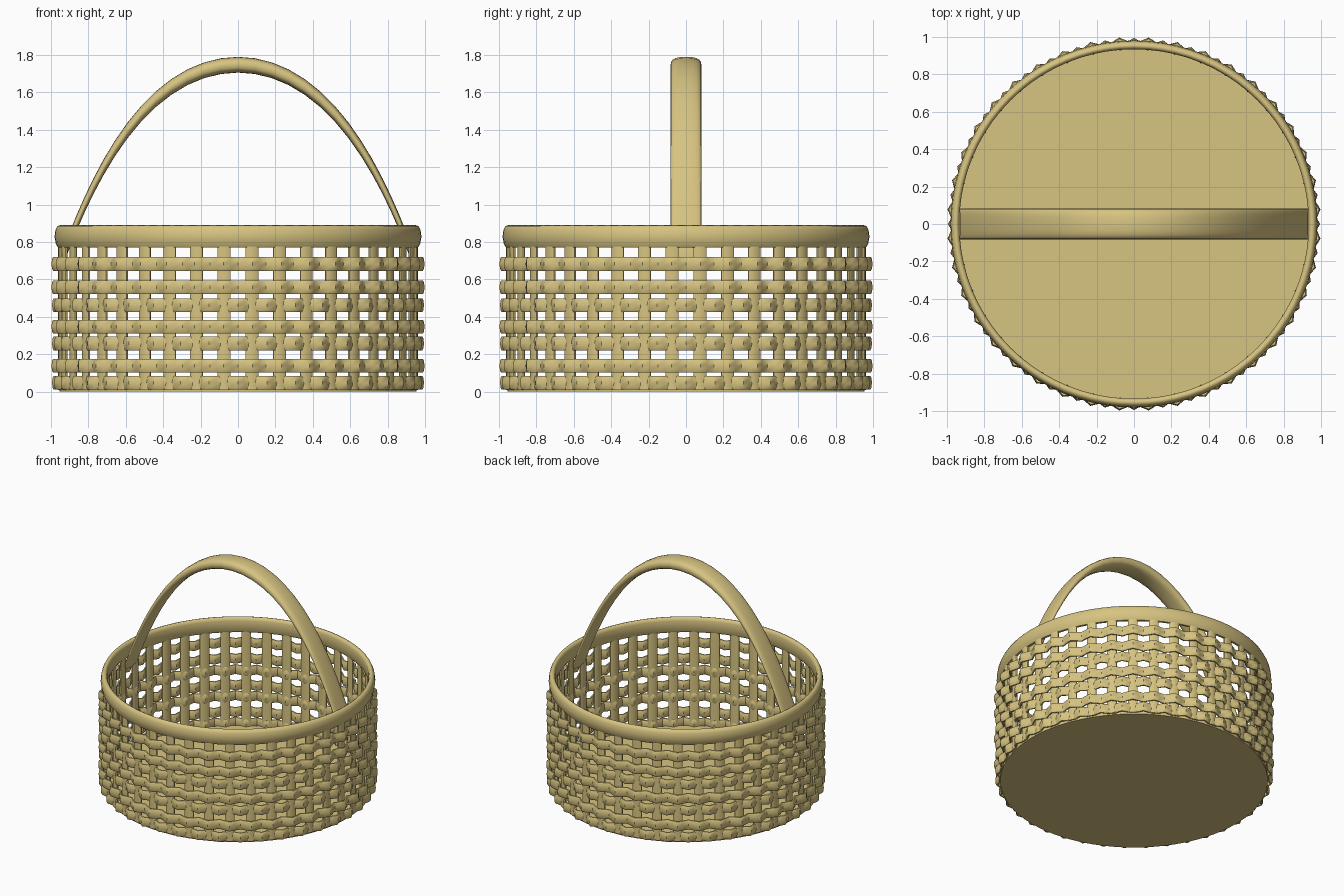
import bpy, bmesh, math
from math import sin, cos, pi

if "Cube" in bpy.data.objects:
    bpy.data.objects.remove(bpy.data.objects["Cube"])

STAKES = 40
wicker = bpy.data.materials.new("straw_wicker")
wicker.diffuse_color = (0.68, 0.55, 0.22, 1)
wicker.use_nodes = True
wicker.node_tree.nodes["Principled BSDF"].inputs["Base Color"].default_value = wicker.diffuse_color


def make_object(name, rings, close_rings, cap=False):
    """Skin a list of equal closed point rings into one smooth mesh."""
    bm = bmesh.new()
    rows = [[bm.verts.new(p) for p in ring] for ring in rings]
    n, m = len(rows), len(rows[0])
    for i in range(n if close_rings else n - 1):
        a, b = rows[i], rows[(i + 1) % n]
        for j in range(m):
            k = (j + 1) % m
            bm.faces.new((a[j], a[k], b[k], b[j]))
    if cap:
        bm.faces.new(rows[0])
        bm.faces.new(rows[-1])
    bmesh.ops.recalc_face_normals(bm, faces=bm.faces)
    mesh = bpy.data.meshes.new(name)
    bm.to_mesh(mesh)
    bm.free()
    ob = bpy.data.objects.new(name, mesh)
    bpy.context.collection.objects.link(ob)
    mesh.materials.append(wicker)
    bpy.ops.object.select_all(action='DESELECT')
    ob.select_set(True)
    bpy.context.view_layer.objects.active = ob
    bpy.ops.object.shade_smooth_by_angle(angle=math.radians(50))
    return ob


def lathe(name, section, steps, wave=lambda a: 0.0):
    """Turn a closed (radius, z) section round z, with optional radial wave."""
    rings = []
    for i in range(steps):
        a = 2 * pi * i / steps
        rings.append([((r + wave(a)) * cos(a), (r + wave(a)) * sin(a), z)
                      for r, z in section])
    return make_object(name, rings, True)


def oval(cx, cy, rx, ry, n, power=1.0):
    pts = []
    for i in range(n):
        c, s = cos(2 * pi * i / n), sin(2 * pi * i / n)
        pts.append((cx + rx * math.copysign(abs(c) ** power, c),
                    cy + ry * math.copysign(abs(s) ** power, s)))
    return pts


# Woven strands: one set passes outside the stakes, the other inside
def strand(name, z, sign, reach):
    lathe(name, oval(reach, z, 0.013, 0.038, 10, 0.8), STAKES * 4,
          lambda a: -sign * 0.019 * cos(STAKES * a))


for i, z in enumerate((0.138, 0.348, 0.558, 0.683)):
    strand(f"outer_strand_{i + 1}", z, 1, 0.968)
for i, z in enumerate((0.048, 0.258, 0.463)):
    strand(f"inner_strand_{i + 1}", z, -1, 0.962)

# Upright stakes
for i in range(STAKES):
    a = 2 * pi * (i + 0.5) / STAKES
    flat = oval(0.953, 0, 0.013, 0.036, 10, 0.8)
    rings = [[(r * cos(a) - t * sin(a), r * sin(a) + t * cos(a), z)
              for r, t in flat] for z in (0.01, 0.82)]
    make_object(f"stake_{i + 1}", rings, False, True)

# Rim band
lathe("rim", [(0.935, 0.785), (0.945, 0.77), (0.962, 0.77), (0.974, 0.79),
              (0.981, 0.83), (0.976, 0.865), (0.966, 0.885), (0.952, 0.89),
              (0.94, 0.883), (0.934, 0.865)], 80)

# Base disc
base = [[(0.955 * cos(2 * pi * i / 80), 0.955 * sin(2 * pi * i / 80), z)
         for i in range(80)] for z in (0.0, 0.03)]
make_object("base", base, False, True)

# Arched handle: oval section swept across x
handle = []
for i in range(33):
    x = -0.93 * cos(pi * i / 32)
    zc = 1.748 - 0.89 * x ** 2 - 0.33 * x ** 4
    handle.append([(x, y, z) for y, z in oval(0, zc, 0.082, 0.042, 20, 0.75)])
make_object("handle", handle, False, True)
